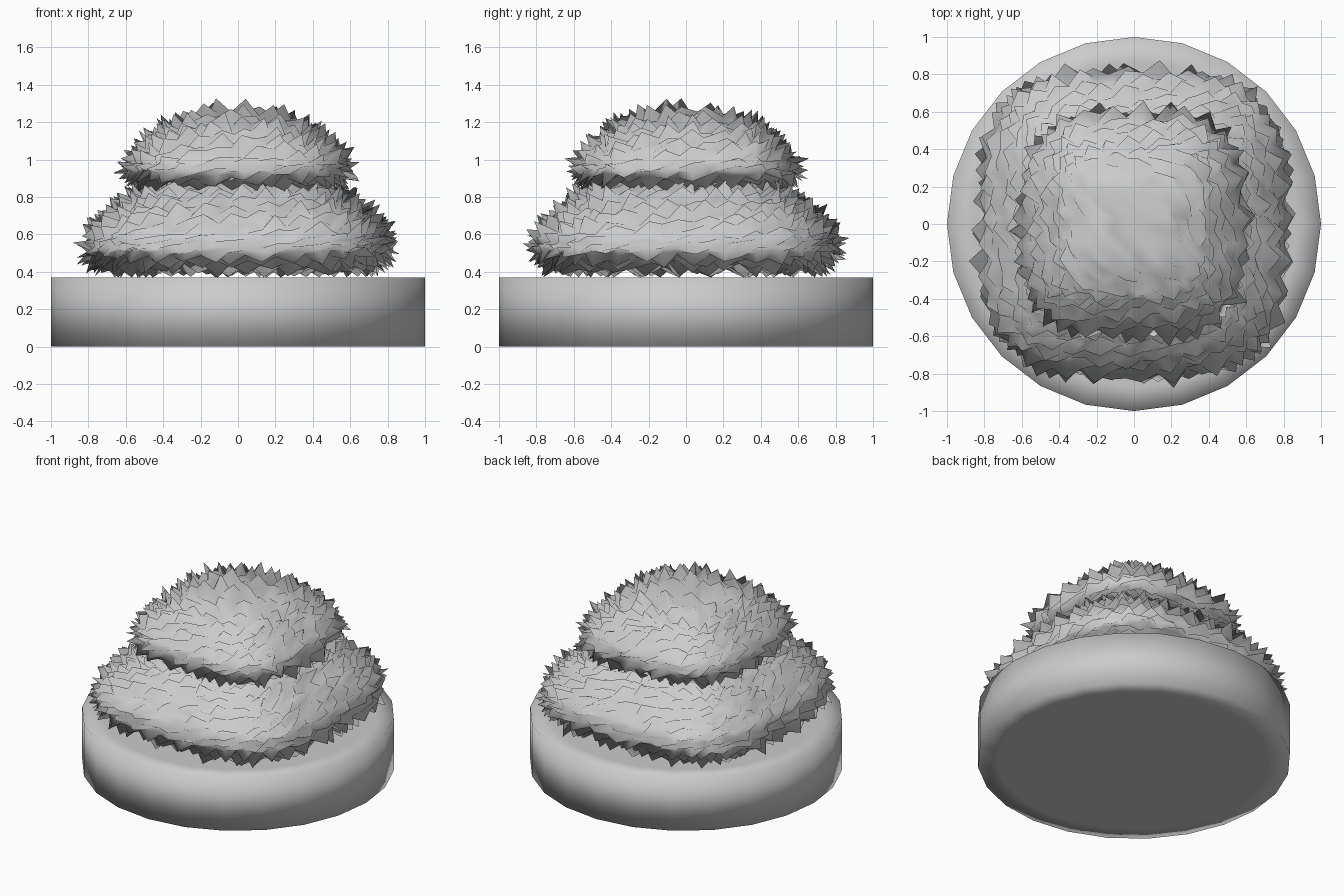
import bpy, bmesh, math, random
from mathutils import Vector, Matrix

if "Cube" in bpy.data.objects:
    bpy.data.objects.remove(bpy.data.objects["Cube"])


def link(bm, name):
    for f in bm.faces:
        f.smooth = True
    me = bpy.data.meshes.new(name)
    bm.to_mesh(me)
    bm.free()
    bpy.context.collection.objects.link(bpy.data.objects.new(name, me))
    return me


# Base: 24-sided drum with inset caps
bm = bmesh.new()
bmesh.ops.create_cone(bm, cap_ends=True, segments=24, radius1=1, radius2=1, depth=0.37,
                      matrix=Matrix.Translation((0, 0, 0.185)))
caps = [f for f in bm.faces if len(f.verts) > 4]
bmesh.ops.inset_individual(bm, faces=caps, thickness=0.13)
link(bm, "round_base")

# Dome profile (radius, height) from top centre to bottom centre
PROFILE = [(0, .395), (.20, .375), (.37, .31), (.48, .225), (.55, .15), (.56, .09),
           (.51, .045), (.27, .055), (0, .065)]
SQUARE = 3.2


def dome(v):
    """Map a cube point onto a squarish dome."""
    d = v.normalized()
    t = math.acos(max(-1, min(1, d.z))) / math.pi * (len(PROFILE) - 1)
    i = min(int(t), len(PROFILE) - 2)
    k = t - i
    r = PROFILE[i][0] * (1 - k) + PROFILE[i + 1][0] * k
    z = PROFILE[i][1] * (1 - k) + PROFILE[i + 1][1] * k
    h = math.hypot(d.x, d.y)
    if h < 1e-6:
        return Vector((0, 0, z))
    c, s = d.x / h, d.y / h
    r /= (abs(c) ** SQUARE + abs(s) ** SQUARE) ** (1 / SQUARE)
    return Vector((r * c, r * s, z))


def bush(name, z0, scale, cuts, seed):
    """Spiky dome whose shading follows the smooth dome underneath."""
    rng = random.Random(seed)
    g = bmesh.new()
    bmesh.ops.create_cube(g, size=2)
    bmesh.ops.subdivide_edges(g, edges=g.edges[:], cuts=cuts, use_grid_fill=True)
    for v in g.verts:
        v.co = dome(v.co) * scale + Vector((0, 0, z0))
    bmesh.ops.triangulate(g, faces=g.faces[:], quad_method='ALTERNATE')
    g.normal_update()
    normals = [v.normal.copy() for v in g.verts]
    order = list(g.verts)
    rng.shuffle(order)
    spikes = set()  # spread-out tips, never adjacent
    for v in order:
        if not any(e.other_vert(v) in spikes for e in v.link_edges):
            spikes.add(v)
    for v, n in zip(g.verts, normals):
        out = rng.uniform(.05, .09) if v in spikes else rng.uniform(-.025, .025)
        side = Vector([rng.uniform(-.015, .015) for _ in range(3)])
        v.co += n * out + side
        v.co.z = max(v.co.z, z0 - .01)
    me = link(g, name)
    soft = [(n + Vector([rng.uniform(-.12, .12) for _ in range(3)])).normalized() for n in normals]
    me.normals_split_custom_set_from_vertices(soft)


bush("lower_bush", 0.38, 1.42, 18, 3)
bush("upper_bush", 0.84, 1.02, 14, 8)
